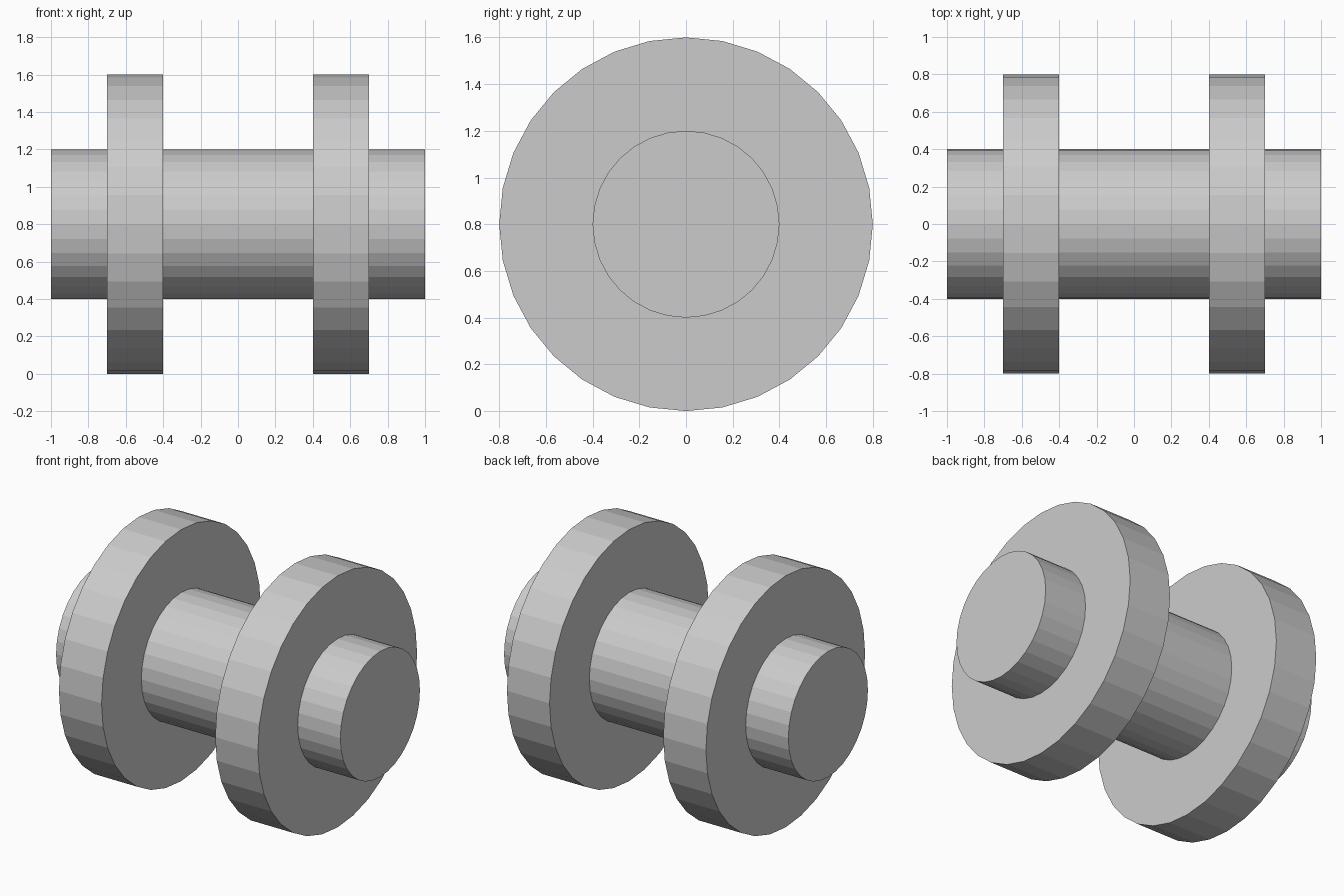
import bpy
import math

if "Cube" in bpy.data.objects:
    bpy.data.objects.remove(bpy.data.objects["Cube"])

SIDES = 32
AXIS_Z = 0.8  # height of the shared axis


def x_cylinder(name, radius, x0, x1):
    """Flat-shaded cylinder lying along x."""
    bpy.ops.mesh.primitive_cylinder_add(
        vertices=SIDES, radius=radius, depth=x1 - x0,
        location=((x0 + x1) / 2, 0, AXIS_Z), rotation=(0, math.pi / 2, 0))
    obj = bpy.context.object
    obj.name = name
    bpy.ops.object.transform_apply(location=False, rotation=True, scale=True)
    return obj


# Central axle
x_cylinder("axle", 0.4, -1.0, 1.0)

# Pair of discs around the axle
x_cylinder("left_disc", 0.8, -0.7, -0.4)
x_cylinder("right_disc", 0.8, 0.4, 0.7)
